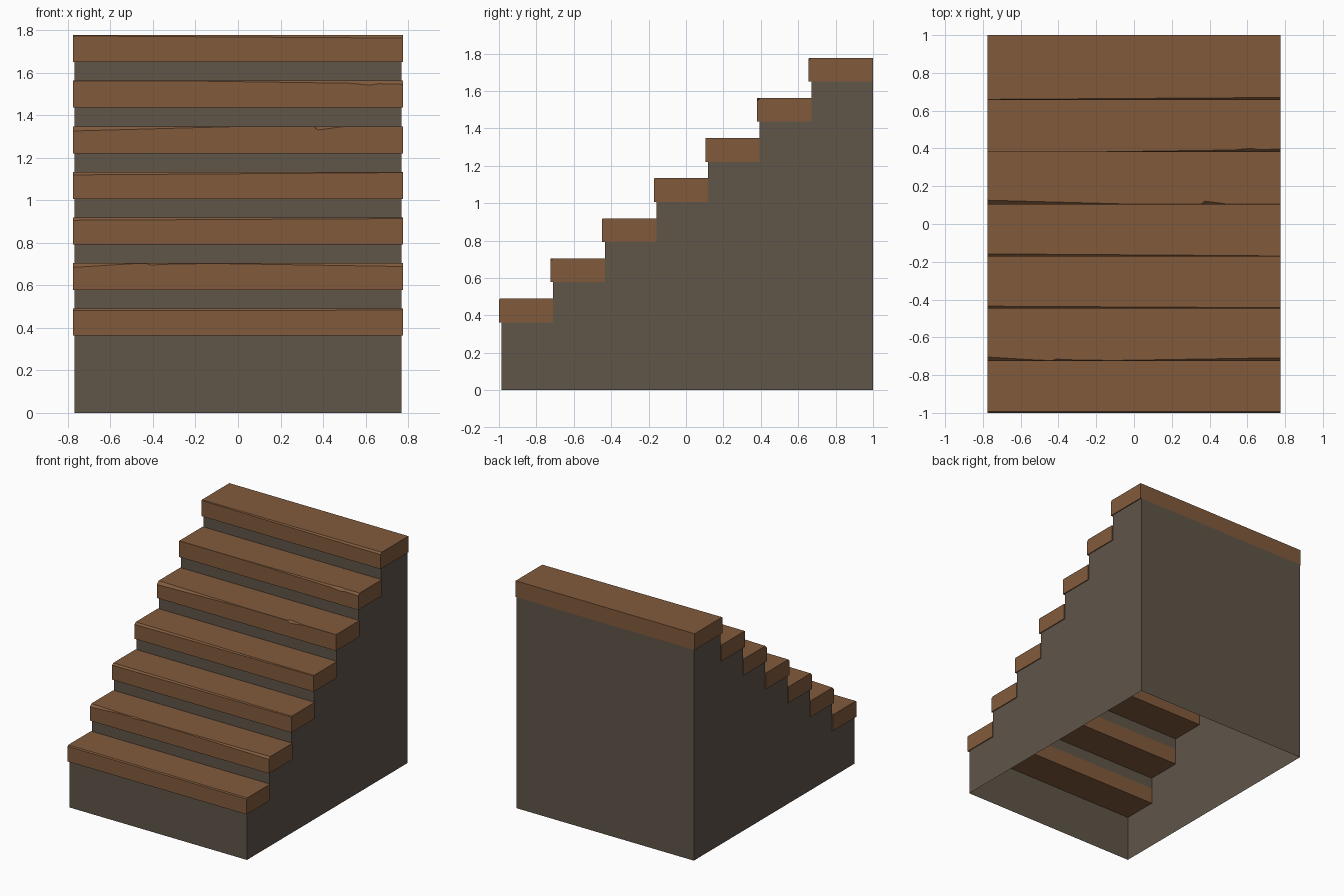
import bpy, bmesh

if "Cube" in bpy.data.objects:
    bpy.data.objects.remove(bpy.data.objects["Cube"])

N, RUN, RISE = 7, 0.276, 0.2145
HALF_T, HALF_B = 0.775, 0.768       # half widths of treads and of the base
THICK, TOP0 = 0.127, 0.49           # tread thickness, first tread top
FRONT_T, FRONT_B, BACK = -1.0, -0.986, 1.0


def material(name, rgb):
    m = bpy.data.materials.new(name)
    m.diffuse_color = (*rgb, 1)
    m.use_nodes = True
    m.node_tree.nodes["Principled BSDF"].inputs["Base Color"].default_value = m.diffuse_color
    return m


wood = material("brown wood", (0.222, 0.105, 0.046))
stone = material("dark grey brown", (0.115, 0.090, 0.066))


def finish(bm, name, mat, closed=True):
    if closed:
        bmesh.ops.recalc_face_normals(bm, faces=bm.faces)
    me = bpy.data.meshes.new(name)
    bm.to_mesh(me)
    bm.free()
    me.materials.append(mat)
    ob = bpy.data.objects.new(name, me)
    bpy.context.collection.objects.link(ob)
    return ob


# Worn front edge of each tread: (x, wear depth) along its length
E = HALF_T
wear = [
    [(-E, .008), (E, .007)],
    [(-E, .020), (-.5, .003), (-.43, .002), (-.41, .009), (-.3, .004), (-.1, .002), (E, .016)],
    [(-E, .013), (E, .005)],
    [(-E, .014), (.4, .006), (E, .003)],
    [(-E, .022), (0, .001), (.355, .001), (.375, .017), (.5, .001), (E, .001)],
    [(-E, .001), (-.25, .001), (.53, .012), (.62, .021), (.66, .014), (E, .017)],
    [(-E, .004), (E, .014)],
]


# Treads: five-sided section lofted along x
def tread(i):
    y0 = FRONT_T + RUN * i
    y1 = BACK if i == N - 1 else FRONT_B + RUN * (i + 1)
    top = TOP0 + RISE * i
    bm = bmesh.new()
    rings = []
    for x, w in wear[i]:
        sec = [(y0, top - THICK), (y1, top - THICK), (y1, top), (y0 + w, top), (y0, top - w)]
        rings.append([bm.verts.new((x, y, z)) for y, z in sec])
    for a, b in zip(rings, rings[1:]):
        for k in range(5):
            j = (k + 1) % 5
            bm.faces.new((a[k], a[j], b[j], b[k]))
    bm.faces.new(rings[0])
    bm.faces.new(rings[-1][::-1])
    finish(bm, f"tread_{i + 1}", wood)


for i in range(N):
    tread(i)

# Side walls: stepped profile; the base is hollow and open below
for name, s in (("left_side", -1), ("right_side", 1)):
    prof = [(BACK, 0), (FRONT_B, 0)]
    for i in range(N):
        z = TOP0 + RISE * i - THICK
        prof += [(FRONT_B + RUN * i, z),
                 (BACK if i == N - 1 else FRONT_B + RUN * (i + 1), z)]
    if s > 0:
        prof = prof[::-1]
    bm = bmesh.new()
    bm.faces.new([bm.verts.new((s * HALF_B, y, z)) for y, z in prof])
    bm.normal_update()
    f = bm.faces[:][0]
    if f.normal.x * s < 0:
        f.normal_flip()
    finish(bm, name, stone, False)


# Front wall, risers and back wall as upright panels
def panel(name, y, z0, z1, facing):
    bm = bmesh.new()
    pts = [(-HALF_B, z0), (HALF_B, z0), (HALF_B, z1), (-HALF_B, z1)]
    f = bm.faces.new([bm.verts.new((x, y, z)) for x, z in pts])
    bm.normal_update()
    if f.normal.y * facing < 0:
        f.normal_flip()
    finish(bm, name, stone, False)


panel("front_wall", FRONT_B, 0, TOP0 - THICK, -1)
for i in range(1, N):
    top = TOP0 + RISE * i
    panel(f"riser_{i + 1}", FRONT_B + RUN * i, top - RISE, top - THICK, -1)
panel("back_wall", BACK, 0, TOP0 + RISE * (N - 1) - THICK, 1)
